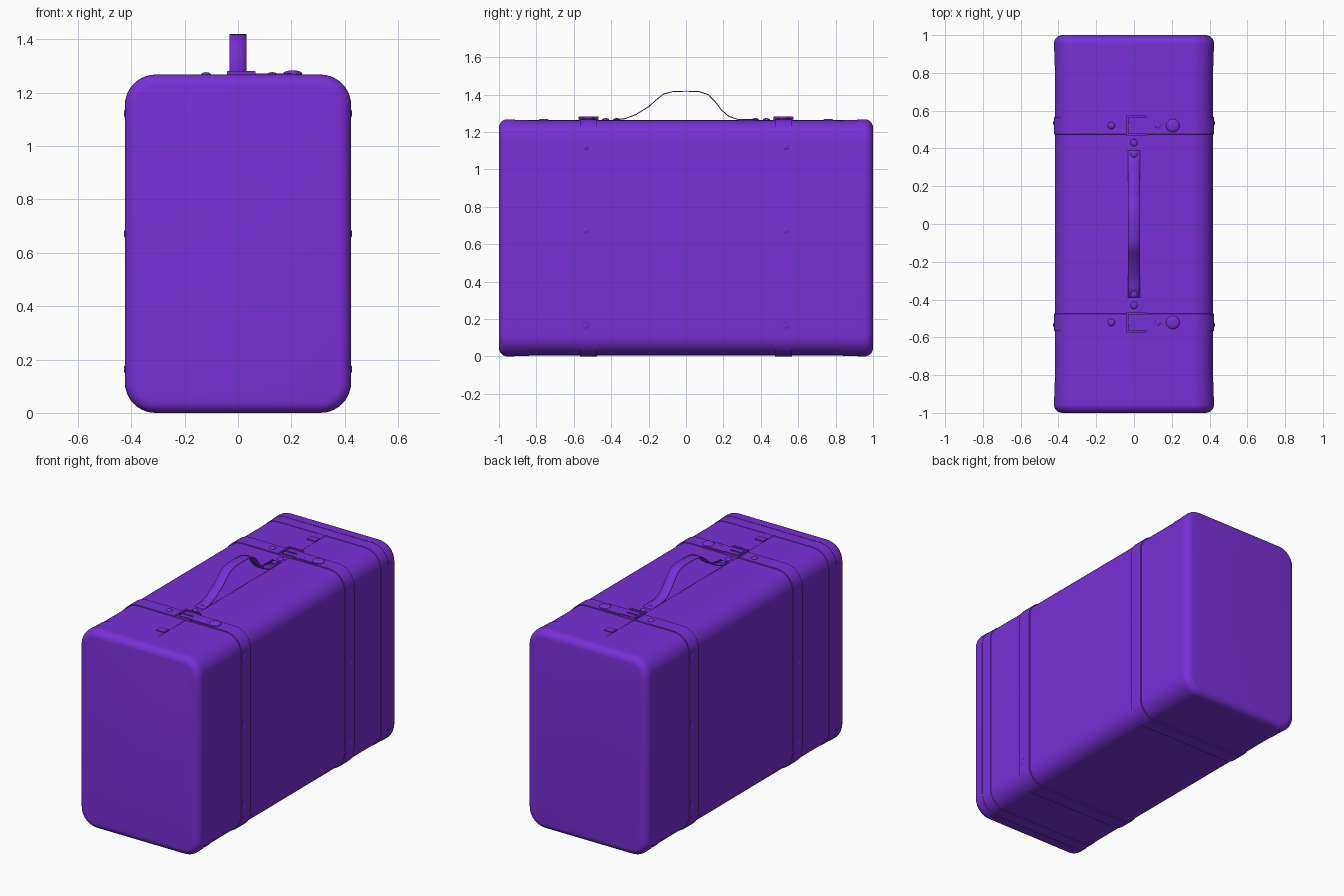
import bpy, bmesh, math

if "Cube" in bpy.data.objects:
    bpy.data.objects.remove(bpy.data.objects["Cube"])

HW, TOP, R = 0.424, 1.268, 0.115      # half width, height, corner radius
mat = bpy.data.materials.new("purple")
mat.diffuse_color = (0.19, 0.03, 0.68, 1)
mat.use_nodes = True
mat.node_tree.nodes["Principled BSDF"].inputs["Base Color"].default_value = mat.diffuse_color


def finish(name, bm, angle=40):
    bmesh.ops.recalc_face_normals(bm, faces=bm.faces)
    me = bpy.data.meshes.new(name)
    bm.to_mesh(me)
    bm.free()
    ob = bpy.data.objects.new(name, me)
    bpy.context.collection.objects.link(ob)
    me.materials.append(mat)
    bpy.ops.object.select_all(action='DESELECT')
    bpy.context.view_layer.objects.active = ob
    ob.select_set(True)
    bpy.ops.object.shade_smooth_by_angle(angle=math.radians(angle))
    return ob


def outline(inset, n=10):
    r, pts = R - inset, []
    for k, (sx, sz) in enumerate([(1, 1), (-1, 1), (-1, -1), (1, -1)]):
        cx, cz = sx * (HW - R), TOP / 2 + sz * (TOP / 2 - R)
        for i in range(n + 1):
            a = math.pi / 2 * (k + i / n)
            pts.append((cx + r * math.cos(a), cz + r * math.sin(a)))
    return pts


def loft(name, stations):
    """Rounded-rectangle sections lofted along y; stations are (y, inset)."""
    bm = bmesh.new()
    rings = [[bm.verts.new((x, y, z)) for x, z in outline(d)] for y, d in stations]
    for a, b in zip(rings, rings[1:]):
        for i in range(len(a)):
            j = (i + 1) % len(a)
            bm.faces.new((a[i], a[j], b[j], b[i]))
    bm.faces.new(rings[0])
    bm.faces.new(rings[-1])
    return finish(name, bm)


def box(name, x0, x1, y0, y1, z0, z1, bevel=0.002):
    bm = bmesh.new()
    bmesh.ops.create_cube(bm, size=1)
    for v in bm.verts:
        v.co = ((x0 + x1) / 2 + v.co.x * (x1 - x0),
                (y0 + y1) / 2 + v.co.y * (y1 - y0),
                (z0 + z1) / 2 + v.co.z * (z1 - z0))
    bmesh.ops.bevel(bm, geom=bm.edges[:], offset=bevel, segments=2, affect='EDGES')
    return finish(name, bm)


def rivet(name, loc, radius, height, axis='z'):
    """Flattened dome standing on the top or a side."""
    bm = bmesh.new()
    bmesh.ops.create_uvsphere(bm, u_segments=20, v_segments=10, radius=1)
    s = (radius, radius, height) if axis == 'z' else (height, radius, radius)
    bmesh.ops.scale(bm, vec=s, verts=bm.verts)
    bmesh.ops.translate(bm, vec=loc, verts=bm.verts)
    return finish(name, bm)


# main case
loft("case_body", [(-0.93, 0.006), (0.93, 0.006)])

for s, side in ((-1, "front"), (1, "back")):
    # rounded end cap and reinforcing band beside it
    arc = [(s * (0.955 + 0.045 * math.sin(a)), 0.045 * (1 - math.cos(a)))
           for a in [math.pi / 2 * i / 6 for i in range(7)]]
    loft(side + "_end_cap", [(s * 0.913, 0.012), (s * 0.913, 0.001)] + arc)
    loft(side + "_end_band", [(s * 0.838, 0.008), (s * 0.84, 0.003), (s * 0.92, 0.003)])

    # belt wrapping the case
    c = s * 0.521
    loft(side + "_belt", [(c - 0.047, 0.01), (c - 0.045, 0.0),
                          (c + 0.045, 0.0), (c + 0.047, 0.01)])

    # belt tongue with rounded tip
    bm = bmesh.new()
    tip = [(0.195 + 0.04 * math.cos(a), c + 0.04 * math.sin(a))
           for a in [math.pi * (i / 12 - 0.5) for i in range(13)]]
    face = bm.faces.new([bm.verts.new((x, y, TOP - 0.003)) for x, y in
                         [(-0.03, c - 0.04)] + tip + [(-0.03, c + 0.04)]])
    ext = bmesh.ops.extrude_face_region(bm, geom=[face])
    for v in ext['geom']:
        if isinstance(v, bmesh.types.BMVert):
            v.co.z += 0.008
    finish(side + "_belt_tongue", bm, 30)

    # buckle frame and prong
    box(side + "_buckle_bar", -0.042, -0.028, c - 0.054, c + 0.054, TOP - 0.004, TOP + 0.014)
    for t in (-1, 1):
        y = c + t * 0.048
        box(side + "_buckle_arm", -0.042, 0.066, y - 0.006, y + 0.006, TOP - 0.004, TOP + 0.013)
    box(side + "_buckle_prong", -0.035, 0.05, c - 0.005, c + 0.005, TOP, TOP + 0.01)

    # studs and rivets
    rivet(side + "_tongue_stud", (0.205, c, TOP + 0.003), 0.036, 0.013)
    for x in (-0.12, 0.128):
        rivet(side + "_belt_rivet", (x, c, TOP), 0.019, 0.009)
    for y in (0.37, 0.43):
        rivet(side + "_handle_rivet", (0, s * y, TOP - 0.003), 0.019, 0.009)
    for x in (-1, 1):
        for z in (0.163, 0.672, 1.122):
            rivet(side + "_side_rivet", (x * (HW - 0.007), s * 0.535, z), 0.02, 0.011, 'x')

    # small latch near the end
    box(side + "_latch", -0.03, 0.03, s * 0.76 - 0.025, s * 0.76 + 0.025, TOP - 0.01, TOP + 0.001)

# seam strip along the lid opening
box("lid_seam_strip", -0.03, 0.03, -0.9, 0.9, TOP - 0.012, TOP - 0.004, 0.001)

# arched ribbon handle
path = [(-0.39, 1.265), (-0.33, 1.27), (-0.27, 1.292), (-0.20, 1.335), (-0.155, 1.375),
        (-0.12, 1.403), (-0.07, 1.416), (0, 1.418), (0.07, 1.416), (0.12, 1.399),
        (0.155, 1.363), (0.19, 1.317), (0.23, 1.283), (0.28, 1.267), (0.39, 1.265)]
bm = bmesh.new()
rows = [[bm.verts.new((x, y, z)) for x in (-0.031, 0.031)] for y, z in path]
for a, b in zip(rows, rows[1:]):
    bm.faces.new((a[0], a[1], b[1], b[0]))
bmesh.ops.subdivide_edges(bm, edges=[e for e in bm.edges if len(e.link_faces) == 2], cuts=1)
handle = finish("carry_handle", bm)
thick = handle.modifiers.new("thickness", 'SOLIDIFY')
thick.thickness = 0.005
thick.offset = 0
